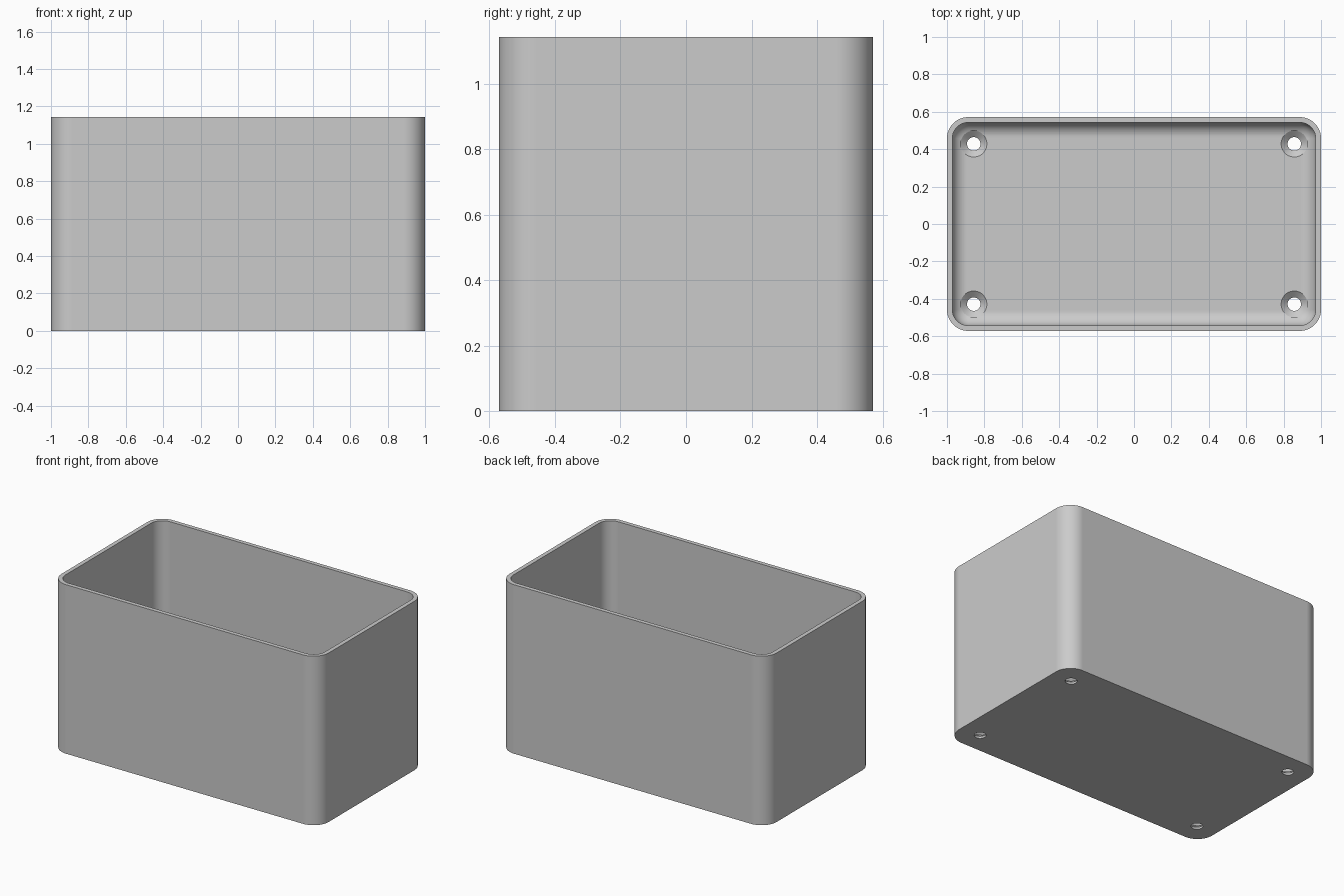
import bpy, bmesh
from math import sin, cos, pi

if "Cube" in bpy.data.objects:
    bpy.data.objects.remove(bpy.data.objects["Cube"], do_unlink=True)

HALF_X, HALF_Y, HEIGHT = 1.0, 0.5715, 1.143
WALL, FLOOR = 0.0286, 0.043
CORNER, FILLET = 0.114, 0.08
HOLE_R, SINK_R = 0.036, 0.0705
HOLE_X, HOLE_Y = 0.857, 0.4286
STEPS = 12


def rounded_ring(bm, inset, z):
    """Rounded rectangle of vertices, inset from the outer outline."""
    r = CORNER - inset
    cx, cy = HALF_X - CORNER, HALF_Y - CORNER
    verts = []
    for k, (sx, sy) in enumerate([(1, 1), (-1, 1), (-1, -1), (1, -1)]):
        for i in range(STEPS + 1):
            a = (k + i / STEPS) * pi / 2
            verts.append(bm.verts.new((sx * cx + r * cos(a), sy * cy + r * sin(a), z)))
    return verts


def circle_ring(bm, x, y, r, z, n=48):
    return [bm.verts.new((x + r * cos(2 * pi * i / n), y + r * sin(2 * pi * i / n), z))
            for i in range(n)]


def skin(bm, rings):
    """Bridge consecutive rings and cap both ends."""
    for a, b in zip(rings, rings[1:]):
        for i in range(len(a)):
            j = (i + 1) % len(a)
            bm.faces.new((a[i], a[j], b[j], b[i]))
    bm.faces.new(rings[0][::-1])
    bm.faces.new(rings[-1])


def finish(bm, name):
    bmesh.ops.recalc_face_normals(bm, faces=bm.faces[:])
    mesh = bpy.data.meshes.new(name)
    bm.to_mesh(mesh)
    bm.free()
    obj = bpy.data.objects.new(name, mesh)
    bpy.context.collection.objects.link(obj)
    return obj


# Open box: outer wall, rim, inner wall, filleted floor
bm = bmesh.new()
rings = [rounded_ring(bm, 0, 0), rounded_ring(bm, 0, HEIGHT), rounded_ring(bm, WALL, HEIGHT)]
for i in range(STEPS + 1):
    a = i / STEPS * pi / 2
    rings.append(rounded_ring(bm, WALL + FILLET * (1 - cos(a)), FLOOR + FILLET * (1 - sin(a))))
skin(bm, rings)
box = finish(bm, "open_box")

# Countersunk screw holes, one in each corner of the floor
bm = bmesh.new()
profile = [(HOLE_R, -0.05), (HOLE_R, 0.014), (SINK_R, FLOOR), (SINK_R, 0.2)]
for sx in (-1, 1):
    for sy in (-1, 1):
        skin(bm, [circle_ring(bm, sx * HOLE_X, sy * HOLE_Y, r, z) for r, z in profile])
cutter = finish(bm, "screw_hole_cutter")
cutter.hide_render = True

cut = box.modifiers.new("screw_holes", 'BOOLEAN')
cut.operation = 'DIFFERENCE'
cut.solver = 'EXACT'
cut.object = cutter
bpy.ops.object.select_all(action='DESELECT')
box.select_set(True)
bpy.context.view_layer.objects.active = box
bpy.ops.object.modifier_apply(modifier=cut.name)
bpy.data.objects.remove(cutter, do_unlink=True)

# Smooth curves with crisp rims
bpy.ops.object.shade_smooth_by_angle(angle=pi / 6)
weighted = box.modifiers.new("flat_walls", 'WEIGHTED_NORMAL')
weighted.keep_sharp = True

# Plain grey material
grey = bpy.data.materials.new("light_grey")
grey.use_nodes = True
colour = (0.6, 0.6, 0.6, 1)
grey.diffuse_color = colour
grey.node_tree.nodes["Principled BSDF"].inputs["Base Color"].default_value = colour
box.data.materials.clear()
box.data.materials.append(grey)
